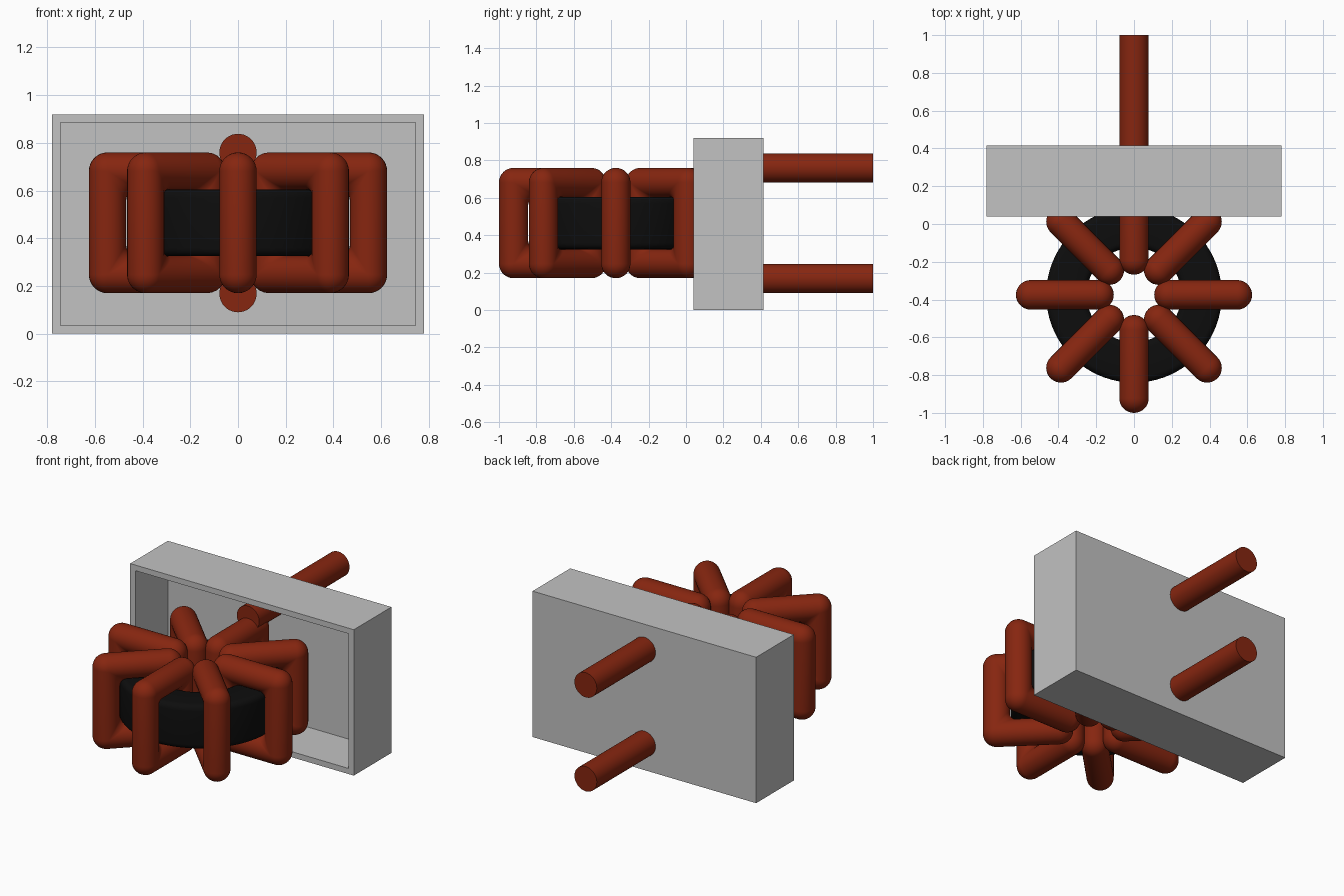
import bpy, bmesh, math
from mathutils import Matrix, Vector

cube = bpy.data.objects.get("Cube")
if cube:
    bpy.data.objects.remove(cube, do_unlink=True)

CENTRE = Vector((0, -0.375, 0.465))   # middle of the coil
WIRE = 0.078                          # wire radius


def material(name, rgb, rough=0.6):
    m = bpy.data.materials.new(name)
    m.use_nodes = True
    m.diffuse_color = (*rgb, 1)
    bsdf = m.node_tree.nodes["Principled BSDF"]
    bsdf.inputs["Base Color"].default_value = (*rgb, 1)
    bsdf.inputs["Roughness"].default_value = rough
    return m


copper = material("copper red", (0.24, 0.019, 0.005))
grey = material("light grey", (0.54, 0.54, 0.54))
black = material("core black", (0.004, 0.004, 0.004))


def add_object(name, bm, mat, smooth=True):
    bmesh.ops.recalc_face_normals(bm, faces=bm.faces)
    mesh = bpy.data.meshes.new(name)
    bm.to_mesh(mesh)
    bm.free()
    mesh.materials.append(mat)
    ob = bpy.data.objects.new(name, mesh)
    bpy.context.collection.objects.link(ob)
    if smooth:
        bpy.ops.object.select_all(action='DESELECT')
        ob.select_set(True)
        bpy.context.view_layer.objects.active = ob
        bpy.ops.object.shade_smooth_by_angle(angle=math.radians(40))
    return ob


def rounded_rect(hw, hh, radius, steps=8):
    """Points round a rectangle with rounded corners."""
    pts = []
    for k, (sx, sy) in enumerate(((1, 1), (-1, 1), (-1, -1), (1, -1))):
        for s in range(steps + 1):
            a = math.pi / 2 * (k + s / steps)
            pts.append((sx * (hw - radius) + radius * math.cos(a),
                        sy * (hh - radius) + radius * math.sin(a)))
    return pts


def bridge(bm, loops):
    """Join closed loops of vertices in a ring of quads."""
    n = len(loops[0])
    for i, cur in enumerate(loops):
        nxt = loops[(i + 1) % len(loops)]
        for j in range(n):
            k = (j + 1) % n
            bm.faces.new((cur[j], cur[k], nxt[k], nxt[j]))


# Housing: an open-fronted box with thin walls
bm = bmesh.new()
bmesh.ops.create_cube(bm, size=1, matrix=Matrix.Translation((0, 0.2275, 0.46))
                      @ Matrix.Diagonal((1.56, 0.375, 0.92, 1)))
front = min(bm.faces, key=lambda f: f.calc_center_median().y)
bmesh.ops.inset_individual(bm, faces=[front], thickness=0.05)
out = bmesh.ops.extrude_discrete_faces(bm, faces=[front])
bmesh.ops.translate(bm, verts=out["faces"][0].verts, vec=(0, 0.325, 0))
bmesh.ops.remove_doubles(bm, verts=bm.verts, dist=1e-5)
add_object("housing", bm, grey, smooth=False)

# Contact pins running through the back of the housing
for name, z in (("upper_pin", 0.76), ("lower_pin", 0.168)):
    bm = bmesh.new()
    bmesh.ops.create_cone(bm, cap_ends=True, segments=40, radius1=WIRE, radius2=WIRE,
                          depth=0.9, matrix=Matrix.Translation((0, 0.55, z))
                          @ Matrix.Rotation(math.pi / 2, 4, 'X'))
    add_object(name, bm, copper)

# Ring core: a rounded section turned about the vertical axis
bm = bmesh.new()
section = rounded_rect(0.1075, 0.14, 0.035, 5)
loops = []
for i in range(72):
    a = math.tau * i / 72
    loops.append([bm.verts.new((math.cos(a) * (0.3575 + x), math.sin(a) * (0.3575 + x), z))
                  for x, z in section])
bridge(bm, loops)
core = add_object("ring_core", bm, black)
core.location = CENTRE

# Wire turn: squared loop with ball-shaped outer corners and filleted inner corners
bm = bmesh.new()
loops = []
for i in range(32):
    a = math.tau * i / 32
    c, s = WIRE * math.cos(a), WIRE * math.sin(a)
    radius = max(c, -0.6 * c, 0.003)
    loops.append([bm.verts.new((0.366 + x, s, z))
                  for x, z in rounded_rect(0.181 + c, 0.217 + c, radius)])
bridge(bm, loops)
turn = add_object("wire_turn_1", bm, copper)
turn.location = CENTRE

# Repeat the turn eight times around the core
for i in range(1, 8):
    copy = bpy.data.objects.new(f"wire_turn_{i + 1}", turn.data)
    bpy.context.collection.objects.link(copy)
    copy.location = CENTRE
    copy.rotation_euler.z = math.tau * i / 8
